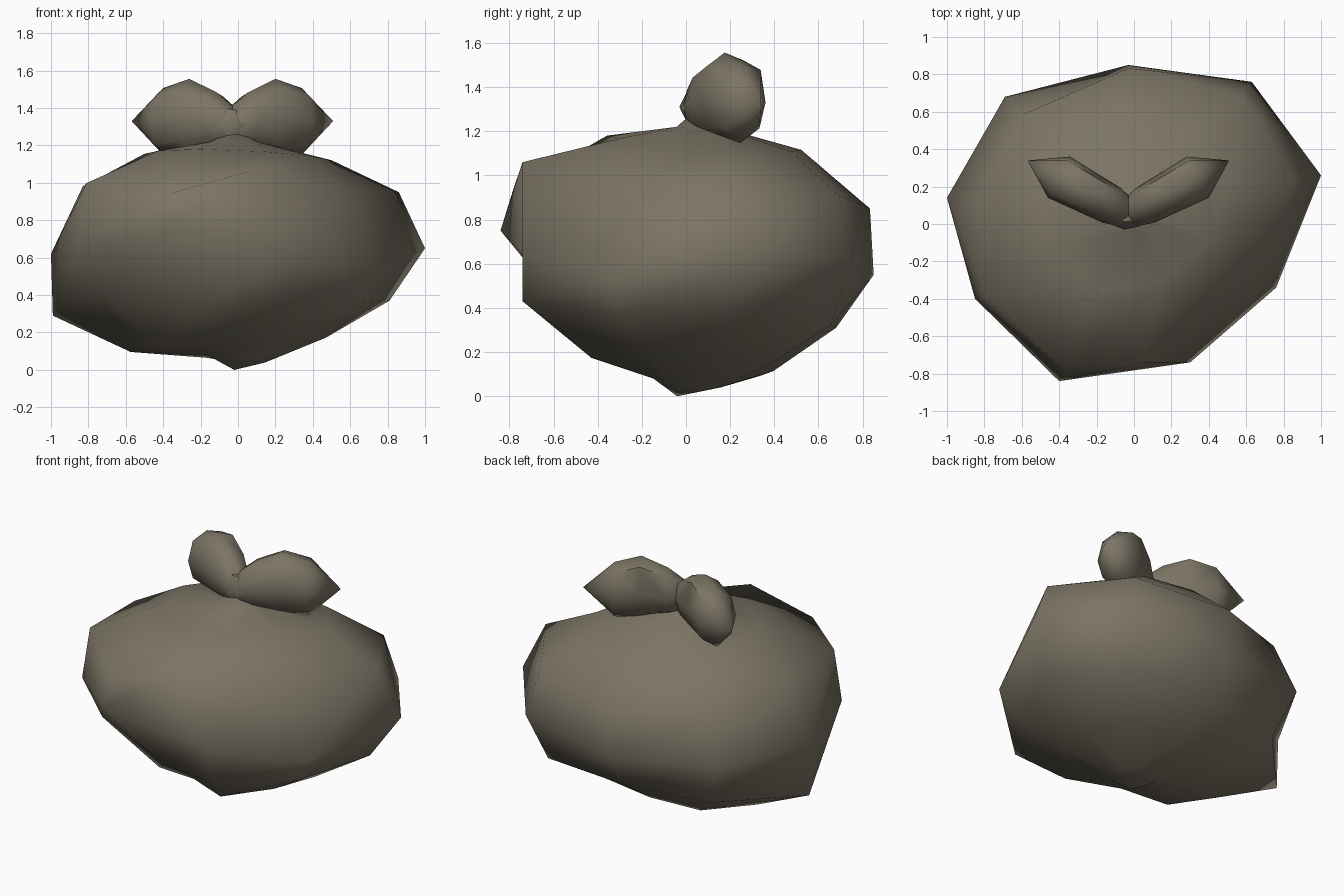
import bpy, bmesh, math
from mathutils import Vector

if "Cube" in bpy.data.objects:
    bpy.data.objects.remove(bpy.data.objects["Cube"])

mat = bpy.data.materials.new("dusty grey brown")
mat.diffuse_color = (0.20, 0.175, 0.13, 1)
mat.use_nodes = True
mat.node_tree.nodes["Principled BSDF"].inputs["Base Color"].default_value = mat.diffuse_color


def loft(name, rings, start, end, angle):
    """Skin closed rings of equal length and close both ends to a point."""
    bm = bmesh.new()
    loops = [[bm.verts.new(p) for p in r] for r in rings]
    n = len(loops[0])
    a, b = bm.verts.new(start), bm.verts.new(end)
    for i in range(n):
        j = (i + 1) % n
        bm.faces.new((a, loops[0][j], loops[0][i]))
        bm.faces.new((b, loops[-1][i], loops[-1][j]))
        for lo, hi in zip(loops, loops[1:]):
            bm.faces.new((lo[i], lo[j], hi[j], hi[i]))
    bmesh.ops.recalc_face_normals(bm, faces=bm.faces)
    me = bpy.data.meshes.new(name)
    bm.to_mesh(me)
    bm.free()
    me.materials.append(mat)
    ob = bpy.data.objects.new(name, me)
    bpy.context.collection.objects.link(ob)
    bpy.ops.object.select_all(action='DESELECT')
    ob.select_set(True)
    bpy.context.view_layer.objects.active = ob
    bpy.ops.object.shade_smooth_by_angle(angle=math.radians(angle))
    return ob


# Sack columns: widest x, y; low scale, low z; widest z; high scale, x shift, z
columns = [
    (-1.00, 0.14, 0.99, 0.29, 0.62, 0.83, 0, 0.98),
    (-0.85, -0.40, 0.87, 0.42, 0.67, 0.95, 0, 1.00),
    (-0.40, -0.84, 0.56, 0.30, 0.75, 0.93, 0, 0.94),
    (0.30, -0.74, 1.00, 0.43, 0.64, 1.00, -0.25, 1.06),
    (0.76, -0.34, 0.86, 0.36, 0.53, 0.76, 0, 0.97),
    (1.00, 0.26, 0.81, 0.37, 0.65, 0.86, 0, 0.95),
    (0.63, 0.76, 0.86, 0.32, 0.62, 0.91, 0, 0.91),
    (-0.03, 0.85, 0.80, 0.31, 0.55, 0.98, 0, 0.85),
    (-0.69, 0.68, 0.85, 0.30, 0.60, 0.86, 0, 0.92),
]
foot, base, low, mid, high, shoulder, neck = ([] for _ in range(7))
for x, y, fl, zl, zm, fh, sh, zh in columns:
    d = Vector((x, y)).normalized()
    foot.append((d.x * 0.16 - 0.01, d.y * 0.16, 0.065 - 0.02 * d.x - 0.025 * d.y))
    base.append((x * fl * 0.58, y * fl * 0.58, 0.14 + 0.04 * x - 0.03 * y))
    low.append((x * fl, y * fl, zl))
    mid.append((x, y, zm))
    high.append((x * fh + sh, y * fh, zh))
    shoulder.append((x * 0.5, y * 0.52 + 0.08, 1.145 - 0.015 * x - 0.035 * y))
    neck.append((d.x * 0.13 - 0.02, d.y * 0.1 + 0.05, 1.22))
loft("sack_body", [foot, base, low, mid, high, shoulder, neck],
     (-0.02, -0.04, 0), (-0.02, 0.05, 1.3), 60)


# Tied ears: faceted lobes sweeping outward and back from the knot
def ear(name, side):
    def place(along, across, z):
        # the axis leans back by about 28 degrees
        x = along * 0.88 - (across + 0.06) * 0.47
        y = along * 0.47 + (across + 0.06) * 0.88
        return (x if side > 0 else -0.06 - x, y, z)

    # cross-section: pointed underneath, flatter on top
    section = [(1, 0), (0.8, 0.82), (0, 0.98), (-0.75, 0.7),
               (-1, 0), (-0.75, -0.65), (0, -1), (0.75, -0.65)]
    # distance along, half width, bottom z, top z
    stations = [(0.01, 0.08, 1.20, 1.42), (0.10, 0.105, 1.18, 1.49),
                (0.26, 0.115, 1.15, 1.56), (0.42, 0.125, 1.15, 1.51)]
    rings = []
    for s, w, zb, zt in stations:
        c, h = (zb + zt) / 2, (zt - zb) / 2
        rings.append([place(s, w * u, c + h * v) for u, v in section])
    loft(name, rings, place(-0.06, 0, 1.32), place(0.61, 0, 1.33), 60)


ear("right_ear", 1)
ear("left_ear", -1)

# Knot wrapping the neck between the ears
knot = []
for s, r in ((-0.12, 0.06), (-0.03, 0.10), (0.05, 0.08)):
    knot.append([(s - 0.02, 0.055 + 0.085 * r / 0.10 * math.cos(k * math.pi / 3),
                  1.31 + r * math.sin(k * math.pi / 3)) for k in range(6)])
loft("knot", knot, (-0.17, 0.03, 1.33), (0.10, 0.06, 1.29), 50)
